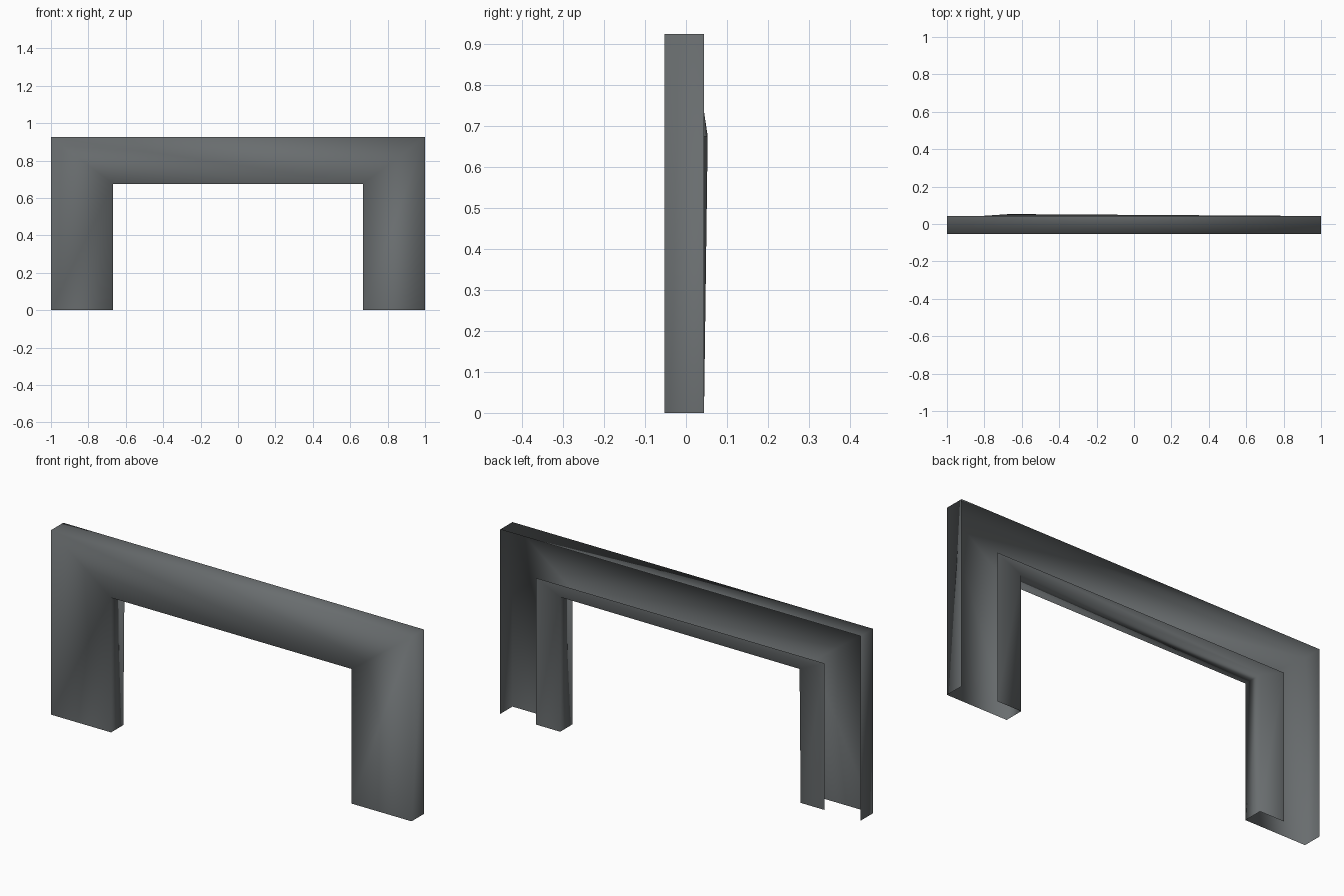
import bpy
import bmesh

if "Cube" in bpy.data.objects:
    bpy.data.objects.remove(bpy.data.objects["Cube"])

FRONT, BACK = -0.053, 0.044

# Cross-section of the hollow trim: (half width, height, depth)
section = [
    (1.0, 0.925, BACK),      # outer flange, rear edge
    (1.0, 0.925, FRONT),     # outer front edge
    (0.667, 0.675, FRONT),   # inner front edge
    (0.667, 0.675, BACK),    # inner return
    (0.80, 0.735, BACK),     # rear lip, free edge
]

# Grey paint
paint = bpy.data.materials.new("dark grey paint")
paint.diffuse_color = (0.14, 0.152, 0.157, 1)
paint.use_nodes = True
paint.node_tree.nodes["Principled BSDF"].inputs["Base Color"].default_value = paint.diffuse_color

# Sweep the section up the left leg, across the top and down the right leg
bm = bmesh.new()
rows = []
for w, h, y in section:
    path = [(-w, 0), (-w, h), (w, h), (w, 0)]
    rows.append([bm.verts.new((x, y, z)) for x, z in path])
for a, b in zip(rows, rows[1:]):
    for i in range(3):
        bm.faces.new((a[i], a[i + 1], b[i + 1], b[i]))

# The upper left inner corner bulges slightly backwards
rows[3][1].co.y = 0.053

# Point the front panel at -y, and the rest with it
bmesh.ops.recalc_face_normals(bm, faces=bm.faces)
bm.normal_update()
panel = next(f for f in bm.faces if all(abs(v.co.y - FRONT) < 1e-5 for v in f.verts))
if panel.normal.y > 0:
    bmesh.ops.reverse_faces(bm, faces=bm.faces)
for f in bm.faces:
    f.smooth = True

mesh = bpy.data.meshes.new("surround_frame")
bm.to_mesh(mesh)
bm.free()
mesh.materials.append(paint)
frame = bpy.data.objects.new("surround_frame", mesh)
bpy.context.collection.objects.link(frame)
